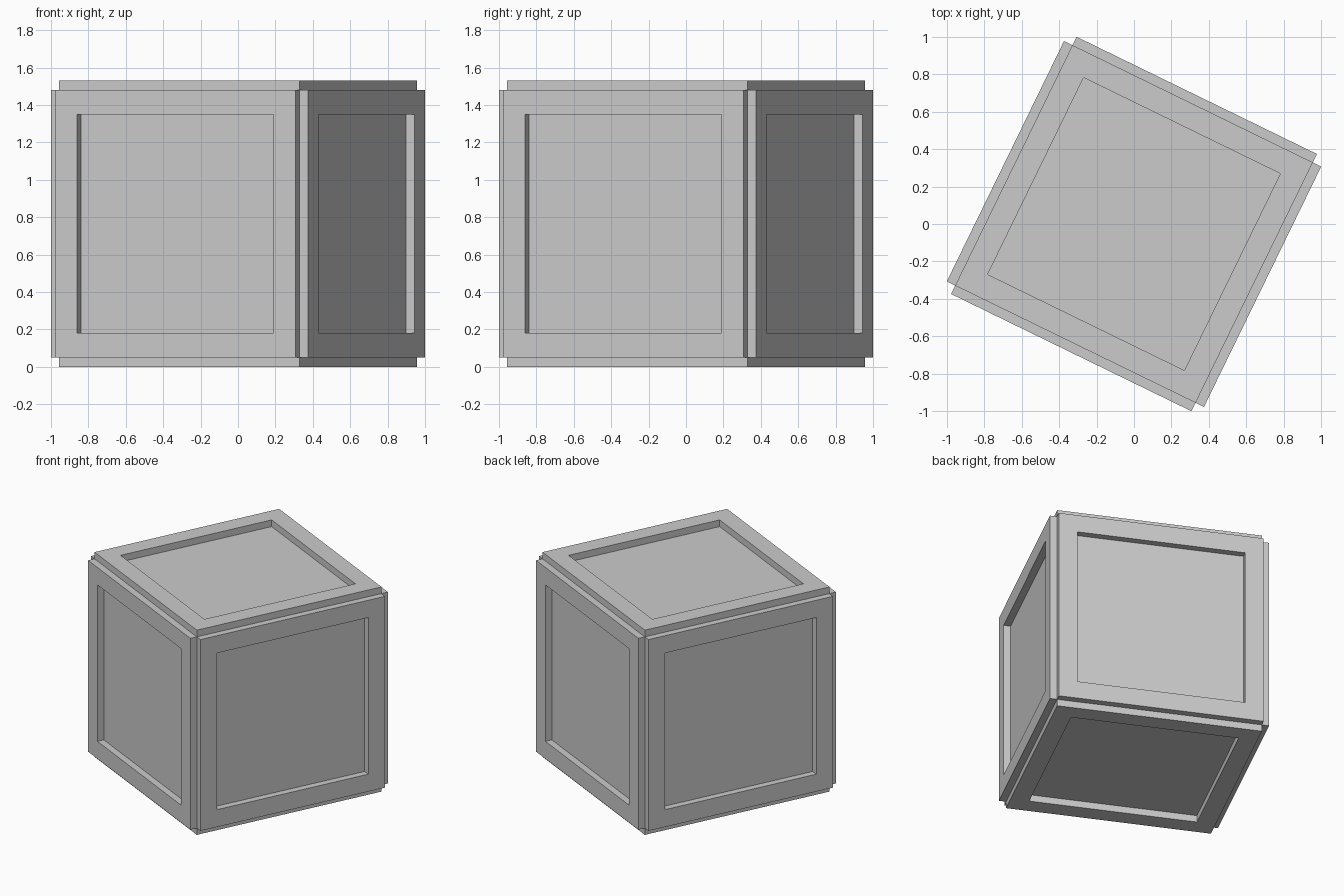
import bpy, bmesh, math
from mathutils import Matrix

if "Cube" in bpy.data.objects:
    bpy.data.objects.remove(bpy.data.objects["Cube"])

CORE = 1.43     # edge of the inner cube
RAISE = 0.05    # thickness of the raised face frames
BORDER = 0.13   # width of each frame
TURN = math.radians(-26)


def push_faces(bm, faces, dist):
    """Extrude each face separately along its own normal."""
    steps = [f.normal * dist for f in faces]
    new = bmesh.ops.extrude_discrete_faces(bm, faces=faces)["faces"]
    for f, step in zip(new, steps):
        bmesh.ops.translate(bm, verts=f.verts[:], vec=step)
    bm.normal_update()
    return new


# crate: cube with a raised, recessed frame on all six faces
bm = bmesh.new()
bmesh.ops.create_cube(bm, size=CORE)
bm.normal_update()
plates = push_faces(bm, bm.faces[:], RAISE)
bmesh.ops.inset_individual(bm, faces=plates, thickness=BORDER, use_even_offset=True)
bm.normal_update()
push_faces(bm, plates, -RAISE)

# turn on the spot and stand on the floor
bmesh.ops.transform(bm, verts=bm.verts[:], matrix=Matrix.Translation(
    (0, 0, CORE / 2 + RAISE)) @ Matrix.Rotation(TURN, 4, 'Z'))
bmesh.ops.recalc_face_normals(bm, faces=bm.faces[:])

mesh = bpy.data.meshes.new("framed_crate")
bm.to_mesh(mesh)
bm.free()
bpy.context.collection.objects.link(bpy.data.objects.new("framed_crate", mesh))
